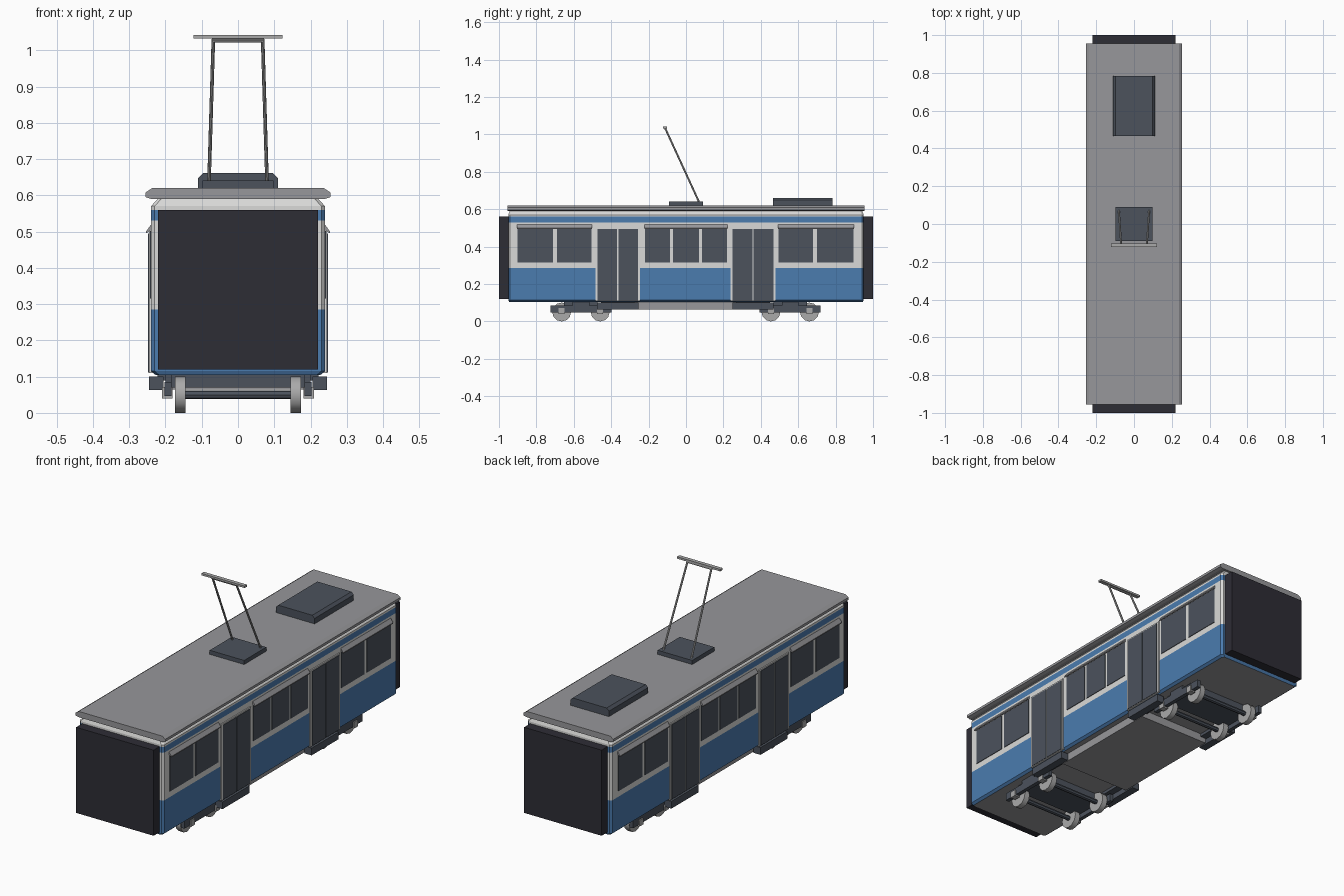
import bpy, bmesh, math
from mathutils import Vector

if "Cube" in bpy.data.objects:
    bpy.data.objects.remove(bpy.data.objects["Cube"])


def mat(name, rgb):
    m = bpy.data.materials.new(name)
    m.diffuse_color = (*rgb, 1)
    m.use_nodes = True
    m.node_tree.nodes["Principled BSDF"].inputs["Base Color"].default_value = m.diffuse_color
    return m


BLUE = mat("blue paint", (0.07, 0.20, 0.43))
WHITE = mat("off white paint", (0.70, 0.70, 0.69))
GREY = mat("roof grey", (0.31, 0.31, 0.325))
SLATE = mat("dark slate", (0.072, 0.085, 0.108))
BLACK = mat("bellows black", (0.027, 0.026, 0.036))
METAL = mat("light metal", (0.40, 0.40, 0.40))


def make(name, bm, *mats):
    bmesh.ops.recalc_face_normals(bm, faces=bm.faces)
    me = bpy.data.meshes.new(name)
    bm.to_mesh(me)
    bm.free()
    for m in mats:
        me.materials.append(m)
    ob = bpy.data.objects.new(name, me)
    bpy.context.collection.objects.link(ob)
    return ob


def prism(name, profile, y0, y1, m):
    """Extrude an (x, z) profile along y."""
    bm = bmesh.new()
    a = [bm.verts.new((x, y0, z)) for x, z in profile]
    b = [bm.verts.new((x, y1, z)) for x, z in profile]
    bm.faces.new(a)
    bm.faces.new(b)
    n = len(a)
    for i in range(n):
        j = (i + 1) % n
        bm.faces.new((a[i], a[j], b[j], b[i]))
    return make(name, bm, m)


def box(name, x0, x1, y0, y1, z0, z1, m):
    return prism(name, [(x0, z0), (x1, z0), (x1, z1), (x0, z1)], y0, y1, m)


def side_boxes(name, x0, x1, y0, y1, z0, z1, m):
    for s, side in ((1, "right"), (-1, "left")):
        box(f"{name}_{side}", s * x0, s * x1, y0, y1, z0, z1, m)


def rod(name, p, q, r, m, sides=8):
    p, q = Vector(p), Vector(q)
    bm = bmesh.new()
    bmesh.ops.create_cone(bm, cap_ends=True, segments=sides, radius1=r, radius2=r, depth=(q - p).length)
    ob = make(name, bm, m)
    ob.location = (p + q) / 2
    ob.rotation_euler = (q - p).to_track_quat('Z', 'Y').to_euler()
    return ob


# Car body: stacked rings with cut corners, coloured in bands by height
levels = [(.105, .012), (.115, 0), (.285, 0), (.53, 0), (.56, 0), (.57, 0), (.592, .02)]
bm = bmesh.new()
rings = []
for z, inset in levels:
    w, l, c = .24 - inset, .95 - inset * .4, .01
    pts = [(w, -l + c), (w, l - c), (w - c, l), (c - w, l), (-w, l - c), (-w, c - l), (c - w, -l), (w - c, -l)]
    rings.append([bm.verts.new((x, y, z)) for x, y in pts])
for lo, hi in zip(rings, rings[1:]):
    for i in range(8):
        j = (i + 1) % 8
        bm.faces.new((lo[i], lo[j], hi[j], hi[i]))
bottom = bm.faces.new(rings[0])
bm.faces.new(rings[-1])
for f in bm.faces:
    z = f.calc_center_median().z
    f.material_index = 0 if z < .285 or .53 < z < .56 else 1
bottom.material_index = 2
make("car_body", bm, BLUE, WHITE, GREY)

# Roof slab with sloped shoulders
prism("roof", [(-.24, .59), (.24, .59), (.255, .595), (.255, .608), (.237, .62),
               (-.237, .62), (-.255, .608), (-.255, .595)], -.955, .955, GREY)

# Gangway bellows at both ends
for s, end in ((-1, "front"), (1, "back")):
    box(f"gangway_{end}", -.22, .22, s * .94, s * 1.0, .12, .56, BLACK)

# Side windows and the rain ledges above them
groups = [[(-.90, -.71), (-.69, -.505)],
          [(-.22, -.085), (-.07, .07), (.085, .22)],
          [(.495, .68), (.70, .895)]]
for g, panes in enumerate(groups):
    for i, (a, b) in enumerate(panes):
        side_boxes(f"window_{g}_{i}", .235, .243, a, b, .315, .50, SLATE)
    for s in (1, -1):
        prism(f"rain_ledge_{g}_{'right' if s > 0 else 'left'}",
              [(s * .238, .522), (s * .254, .50), (s * .254, .495), (s * .238, .505)],
              panes[0][0] - .003, panes[-1][1] + .003, GREY)

# Doors: pale frame, two dark leaves and a step box below
for d, yc in enumerate((-.365, .358)):
    side_boxes(f"door_frame_{d}", .235, .2455, yc - .12, yc + .12, .11, .502, WHITE)
    for s in (-1, 1):
        side_boxes(f"door_leaf_{d}_{'rear' if s > 0 else 'fore'}", .24, .248,
                   yc + s * .003, yc + s * .109, .112, .495, SLATE)
    side_boxes(f"door_step_{d}", .205, .245, yc - .11, yc + .11, .063, .1, SLATE)
    side_boxes(f"step_bracket_{d}", .17, .222, yc - .09, yc + .09, .09, .108, SLATE)

# Underfloor equipment box
box("underfloor_box", -.2, .2, -.30, .30, .065, .106, GREY)

# Bogies: bolster, side frames, springs, wheels and axle boxes
for b, yc in enumerate((-.562, .557)):
    box(f"bogie_bolster_{b}", -.183, .183, yc - .09, yc + .09, .07, .106, SLATE)
    side_boxes(f"bogie_frame_{b}", .183, .203, yc - .163, yc + .163, .047, .085, SLATE)
    side_boxes(f"bogie_spring_{b}", .18, .2, yc - .045, yc + .045, .08, .106, SLATE)
    for w, y in enumerate((yc - .103, yc + .103)):
        rod(f"axle_{b}_{w}", (-.15, y, .05), (.15, y, .05), .012, SLATE)
        for s in (-1, 1):
            side = "right" if s > 0 else "left"
            wheel = rod(f"wheel_{b}_{w}_{side}", (s * .145, y, .0505), (s * .174, y, .0505), .0505, METAL, 12)
            bpy.context.view_layer.objects.active = wheel
            wheel.select_set(True)
            bpy.ops.object.shade_smooth_by_angle(angle=math.radians(40))
            wheel.select_set(False)
        side_boxes(f"axle_box_{b}_{w}", .18, .209, y - .016, y + .016, .04, .072, METAL)

# Roof equipment box with sloped sides
prism("roof_unit", [(-.11, .615), (.11, .615), (.11, .648), (.097, .661), (-.097, .661), (-.11, .648)],
      .465, .783, SLATE)

# Current collector: base, two arms, cross bar and contact strip
box("collector_base", -.098, .098, -.09, .09, .615, .641, SLATE)
for s in (-1, 1):
    rod(f"collector_arm_{'right' if s > 0 else 'left'}", (s * .08, .07, .638), (s * .068, -.11, 1.03), .005, METAL)
rod("collector_cross_bar", (-.072, -.11, 1.027), (.072, -.11, 1.027), .005, METAL)
box("contact_strip", -.123, .123, -.122, -.102, 1.032, 1.042, METAL)
